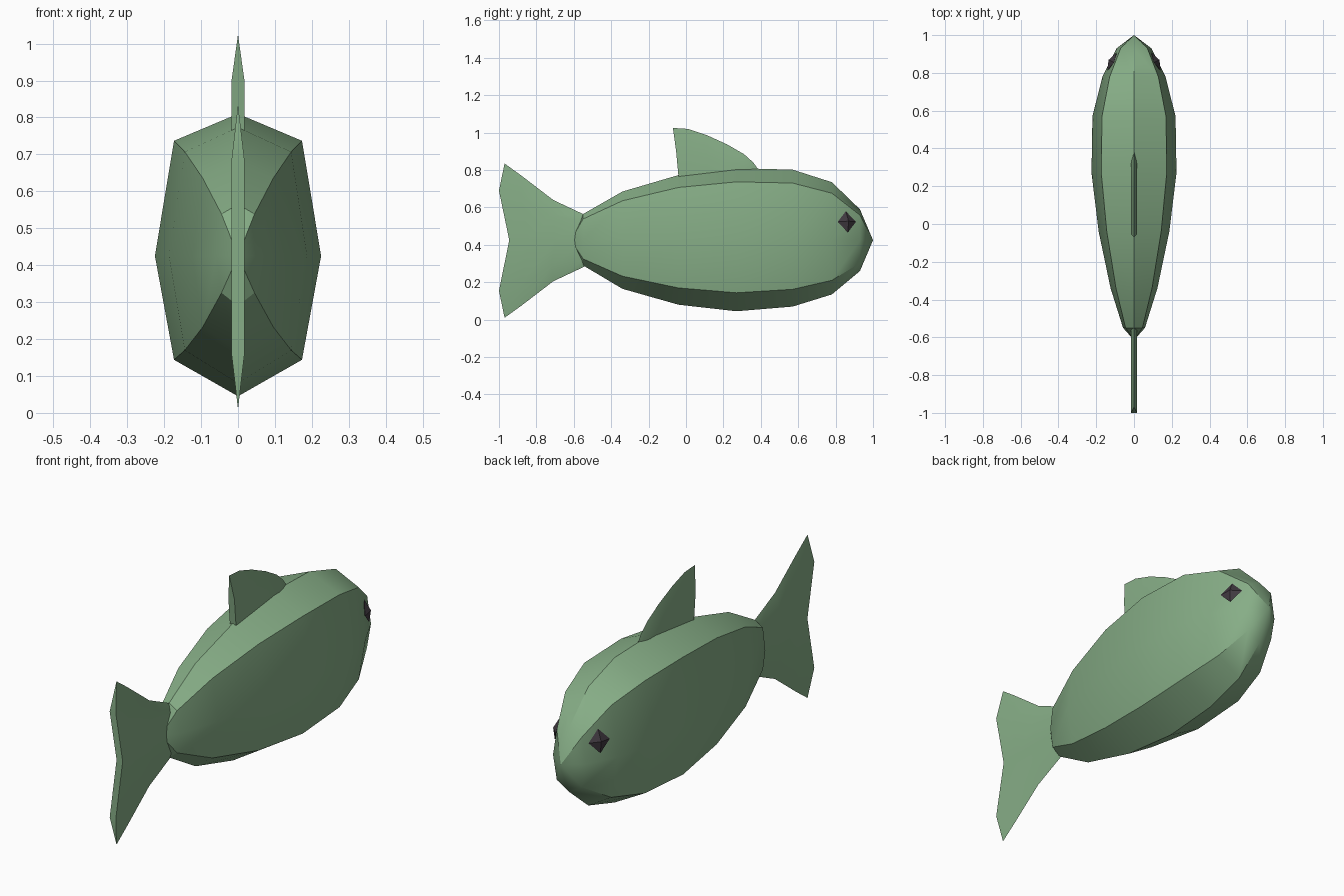
import bpy, bmesh
from mathutils import Vector, Matrix

if "Cube" in bpy.data.objects:
    bpy.data.objects.remove(bpy.data.objects["Cube"])


def material(name, rgb):
    m = bpy.data.materials.new(name)
    m.diffuse_color = (*rgb, 1)
    m.use_nodes = True
    m.node_tree.nodes["Principled BSDF"].inputs["Base Color"].default_value = m.diffuse_color
    return m


green = material("fish_green", (0.24, 0.42, 0.24))
dark = material("eye_dark", (0.05, 0.04, 0.05))


def finish(bm, name, mat, smooth=True):
    bmesh.ops.remove_doubles(bm, verts=bm.verts, dist=0.0005)
    bmesh.ops.recalc_face_normals(bm, faces=bm.faces)
    mesh = bpy.data.meshes.new(name)
    bm.to_mesh(mesh)
    bm.free()
    mesh.materials.append(mat)
    ob = bpy.data.objects.new(name, mesh)
    bpy.context.collection.objects.link(ob)
    bpy.ops.object.select_all(action='DESELECT')
    ob.select_set(True)
    bpy.context.view_layer.objects.active = ob
    if smooth:
        bpy.ops.object.shade_smooth_by_angle(angle=0.52)
    return ob


def loft(rings, name, mat):
    """Skin closed rings of equal point count and cap both ends."""
    bm = bmesh.new()
    rows = [[bm.verts.new(p) for p in r] for r in rings]
    n = len(rows[0])
    for a, b in zip(rows, rows[1:]):
        for i in range(n):
            j = (i + 1) % n
            bm.faces.new((a[i], a[j], b[j], b[i]))
    # caps as mirrored strips, so concave ends stay clean
    for row in (rows[0], rows[-1]):
        for i in range(n // 2 - 1):
            bm.faces.new((row[i], row[i + 1], row[n - 2 - i], row[n - 1 - i]))
    bmesh.ops.dissolve_degenerate(bm, dist=0.0005, edges=bm.edges)
    return finish(bm, name, mat)


# Body: eight-sided sections (y, half width, height above and below the midline)
MID = 0.425
sections = [(-0.55, .058, .14, .135), (-0.34, .124, .26, .26), (-0.04, .187, .348, .345),
            (0.27, .225, .385, .38), (0.57, .22, .377, .355), (0.78, .167, .31, .29),
            (0.93, .092, .165, .165)]
bm = bmesh.new()
rings = []
for y, w, up, down in sections:
    pts = [(0, up), (.77 * w, .81 * up), (w, 0), (.77 * w, -.74 * down),
           (0, -down), (-.77 * w, -.74 * down), (-w, 0), (-.77 * w, .81 * up)]
    rings.append([bm.verts.new((x, y, MID + z)) for x, z in pts])
for a, b in zip(rings, rings[1:]):
    for i in range(8):
        bm.faces.new((a[i], a[i - 1], b[i - 1], b[i]))
for ring, y in ((rings[0], -0.615), (rings[-1], 1.0)):
    pole = bm.verts.new((0, y, MID))
    for i in range(8):
        bm.faces.new((ring[i], ring[i - 1], pole))
finish(bm, "body", green)


def fin(name, columns):
    """Each column is a chain of (y, z, half thickness) across the fin."""
    loft([[(w, y, z) for y, z, w in c] + [(-w, y, z) for y, z, w in reversed(c)]
          for c in columns], name, green)


# Tail fin: knife edges above and below, blunt notched rear edge
T = .017
tail = []
for (y, z), (yi, zi), ym in (((-.54, .56), (-.54, .52), -.54), ((-.71, .64), (-.72, .56), -.70),
                             ((-.88, .77), (-.88, .65), -.84), ((-.97, .835), (-1.0, .69), -.945)):
    tail.append([(y, z, 0), (yi, zi, T), (ym, MID, T),
                 (yi, 2 * MID - 0.005 - zi, T), (y, 2 * MID - 0.005 - z, 0)])
fin("tail_fin", tail)

# Dorsal fin: blunt at the back, thinning to the top and front
dorsal = []
for yb, y, z, w in ((-.036, -.07, 1.025, T), (.02, .01, 1.02, T), (.11, .11, .987, T),
                    (.22, .22, .937, T), (.31, .31, .885, T), (.36, .36, .84, .008),
                    (.385, .385, .805, .002)):
    dorsal.append([(yb, .72, w), ((yb + y) / 2, .72 + .6 * (z - .72), w), (y, z, 0)])
fin("dorsal_fin", dorsal)

# Eyes: flattened faceted diamonds lying on the head
for side, name in ((1, "eye_right"), (-1, "eye_left")):
    normal = Vector((side * .87, .45, .2)).normalized()
    along = Vector((side * -.45, .87, 0)).normalized()
    up = normal.cross(along)
    centre = Vector((side * .117, .86, .523))
    offs = [along * .055, up * .058, along * -.055, up * -.058]
    bm = bmesh.new()
    rim = [bm.verts.new(centre + o) for o in offs]
    for s in (1, -1):
        tip = bm.verts.new(centre + normal * .02 * s)
        for i in range(4):
            bm.faces.new((rim[i], rim[i - 1], tip))
    finish(bm, name, dark, smooth=False)
